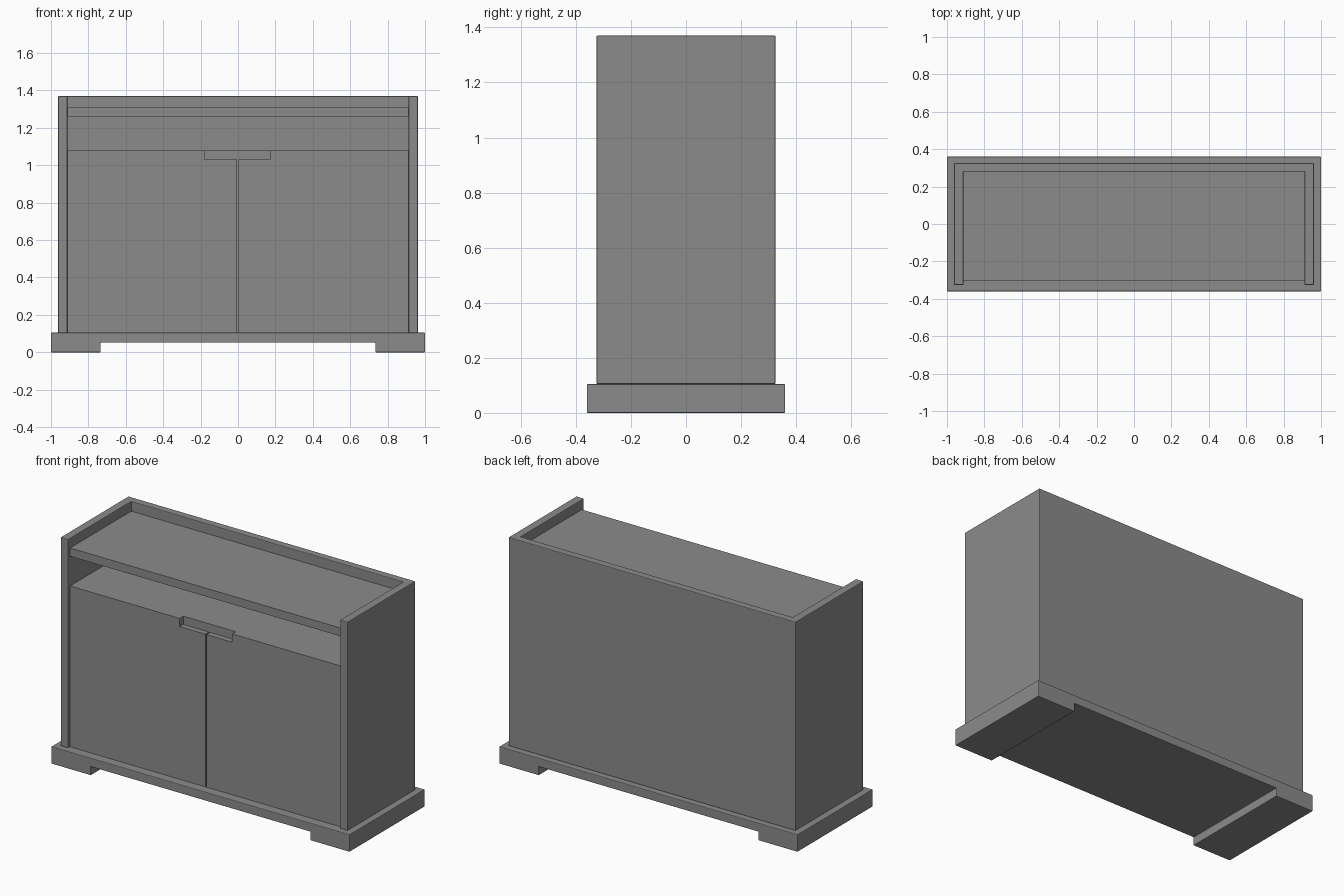
import bpy, bmesh
from mathutils import Vector

cube = bpy.data.objects.get("Cube")
if cube:
    bpy.data.objects.remove(cube, do_unlink=True)

grey = bpy.data.materials.new("mid_grey")
grey.use_nodes = True
colour = (0.26, 0.26, 0.26, 1)
grey.diffuse_color = colour
grey.node_tree.nodes["Principled BSDF"].inputs["Base Color"].default_value = colour


def prism(name, outline, axis, low, high, bevel=0.0):
    """Extrude a flat outline along the y axis (x, z points) or z axis (x, y points)."""
    bm = bmesh.new()
    if axis == "y":
        verts = [bm.verts.new((a, low, b)) for a, b in outline]
        move = Vector((0, high - low, 0))
    else:
        verts = [bm.verts.new((a, b, low)) for a, b in outline]
        move = Vector((0, 0, high - low))
    face = bm.faces.new(verts)
    grown = bmesh.ops.extrude_face_region(bm, geom=[face])["geom"]
    bmesh.ops.translate(bm, vec=move, verts=[g for g in grown if isinstance(g, bmesh.types.BMVert)])
    bmesh.ops.recalc_face_normals(bm, faces=bm.faces)
    mesh = bpy.data.meshes.new(name)
    bm.to_mesh(mesh)
    bm.free()
    mesh.materials.append(grey)
    obj = bpy.data.objects.new(name, mesh)
    bpy.context.collection.objects.link(obj)
    if bevel:
        mod = obj.modifiers.new("soft_edges", "BEVEL")
        mod.width = bevel
        mod.segments = 2
    return obj


def box(name, x, y, z, bevel=0.0):
    outline = [(x[0], y[0]), (x[1], y[0]), (x[1], y[1]), (x[0], y[1])]
    return prism(name, outline, "z", z[0], z[1], bevel)


# Main levels and inner limits
base_top, cabinet_top, top = 0.105, 1.08, 1.37
inner, outer = 0.912, 0.962
front, back, inner_back = -0.325, 0.325, 0.28
door_front, door_back = -0.305, -0.27

# Plinth with a full-depth recess between its two feet
prism("plinth", [(-1, 0), (-0.735, 0), (-0.735, 0.052), (0.735, 0.052),
                 (0.735, 0), (1, 0), (1, base_top), (-1, base_top)],
      "y", -0.36, 0.36, 0.004)

# Side and back panels in one U-shaped shell
prism("side_and_back_shell",
      [(-outer, front), (-inner, front), (-inner, inner_back), (inner, inner_back),
       (inner, front), (outer, front), (outer, back), (-outer, back)],
      "z", base_top, top, 0.004)

# Cabinet body and upper shelf
box("cabinet_body", (-inner, inner), (door_back, inner_back), (base_top, cabinet_top))
box("upper_shelf", (-inner, inner), (door_front, inner_back), (1.26, 1.31))

# Doors with a corner cut out for the shared hand grip
grip_bottom = 1.03
for name, sign in (("left_door", 1), ("right_door", -1)):
    edge, grip = sign * 0.004 - 0.002, sign * 0.176 - 0.002
    side = sign * inner
    prism(name, [(edge, base_top), (side, base_top), (side, cabinet_top),
                 (grip, cabinet_top), (grip, grip_bottom), (edge, grip_bottom)],
          "y", door_front, door_back)
